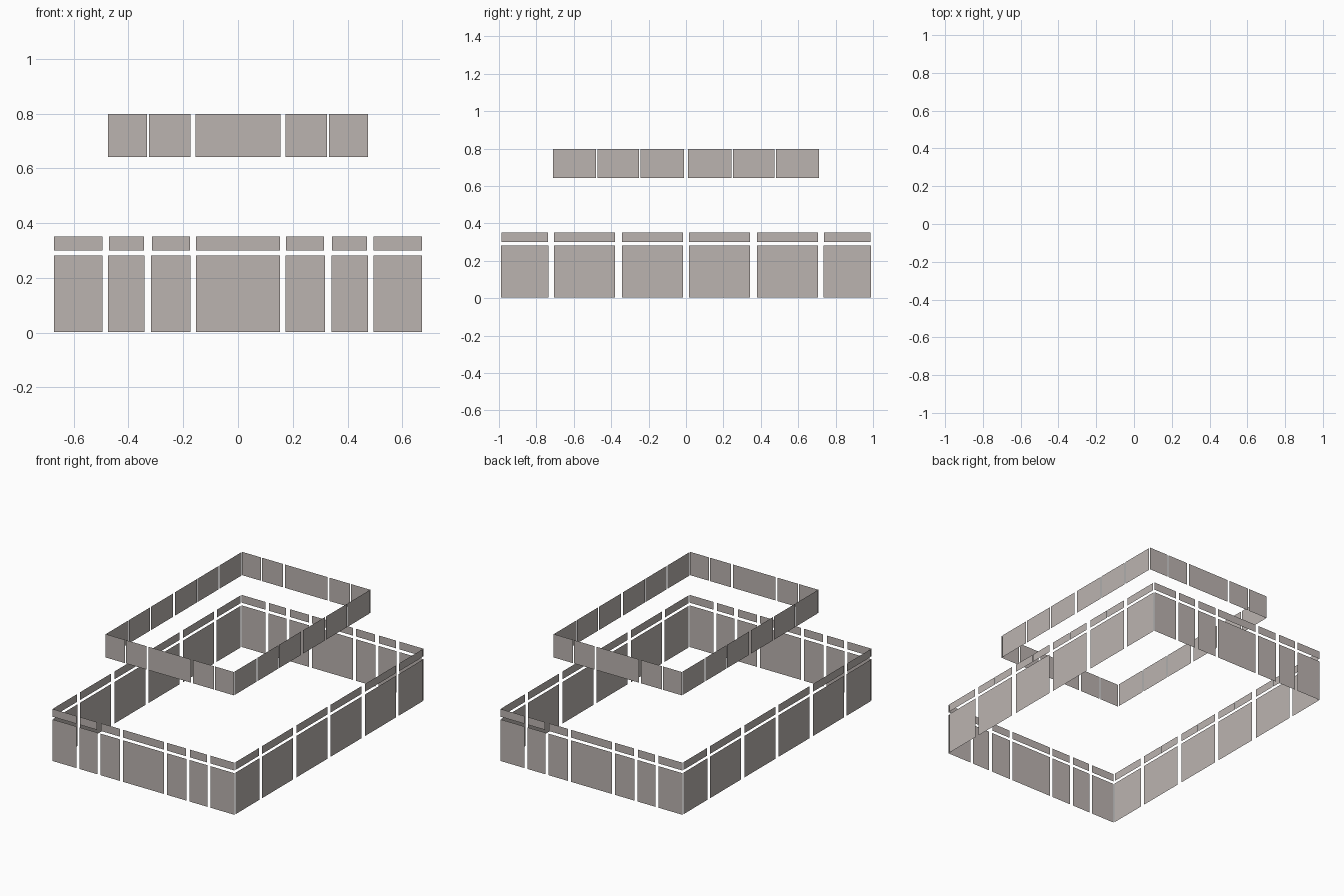
import bpy, bmesh, math
from mathutils import Matrix

if "Cube" in bpy.data.objects:
    bpy.data.objects.remove(bpy.data.objects["Cube"])

# single warm grey pane colour
pane = bpy.data.materials.new("warm_grey_pane")
pane.diffuse_color = (0.50, 0.455, 0.435, 1.0)
pane.use_nodes = True
pane.node_tree.nodes["Principled BSDF"].inputs["Base Color"].default_value = pane.diffuse_color


def mirrored(spans):
    """Mirror spans about zero, keeping one that already straddles it."""
    return spans + [(-b, -a) for a, b in spans if a >= 0]


def wall(name, spans, z0, z1, offset, turn):
    """Row of flat upright panes facing -y at the offset, turned about z."""
    bm = bmesh.new()
    for a, b in spans:
        corners = [(a, z0), (b, z0), (b, z1), (a, z1)]
        bm.faces.new([bm.verts.new((u, -offset, z)) for u, z in corners])
    bmesh.ops.transform(bm, matrix=Matrix.Rotation(math.radians(turn), 4, 'Z'),
                        verts=bm.verts)
    mesh = bpy.data.meshes.new(name)
    bm.to_mesh(mesh)
    bm.free()
    mesh.materials.append(pane)
    bpy.context.collection.objects.link(bpy.data.objects.new(name, mesh))


def band(name, z0, z1, half_x, half_y, end_spans, side_spans):
    """Four walls of one storey: two short ends and two long sides."""
    ends, sides = mirrored(end_spans), mirrored(side_spans)
    wall("front_" + name, ends, z0, z1, half_y, 0)
    wall("right_" + name, sides, z0, z1, half_x, 90)
    wall("back_" + name, ends, z0, z1, half_y, 180)
    wall("left_" + name, sides, z0, z1, half_x, 270)


# tall ground floor panes
band("lower_panes", 0.003, 0.281, 0.673, 0.998,
     [(-0.153, 0.153), (0.173, 0.317), (0.341, 0.474), (0.495, 0.672)],
     [(0.016, 0.342), (0.380, 0.707), (0.735, 0.989)])

# low transom strip above them, side panes split in two
band("transom_panes", 0.299, 0.351, 0.673, 0.998,
     [(-0.153, 0.153), (0.175, 0.314), (0.343, 0.471), (0.495, 0.672)],
     [(0.016, 0.178), (0.180, 0.342), (0.380, 0.542), (0.544, 0.707),
      (0.738, 0.987)])

# smaller upper clerestory ring
band("upper_panes", 0.642, 0.798, 0.474, 0.720,
     [(-0.156, 0.156), (0.173, 0.325), (0.333, 0.474)],
     [(0.010, 0.242), (0.251, 0.472), (0.482, 0.712)])
